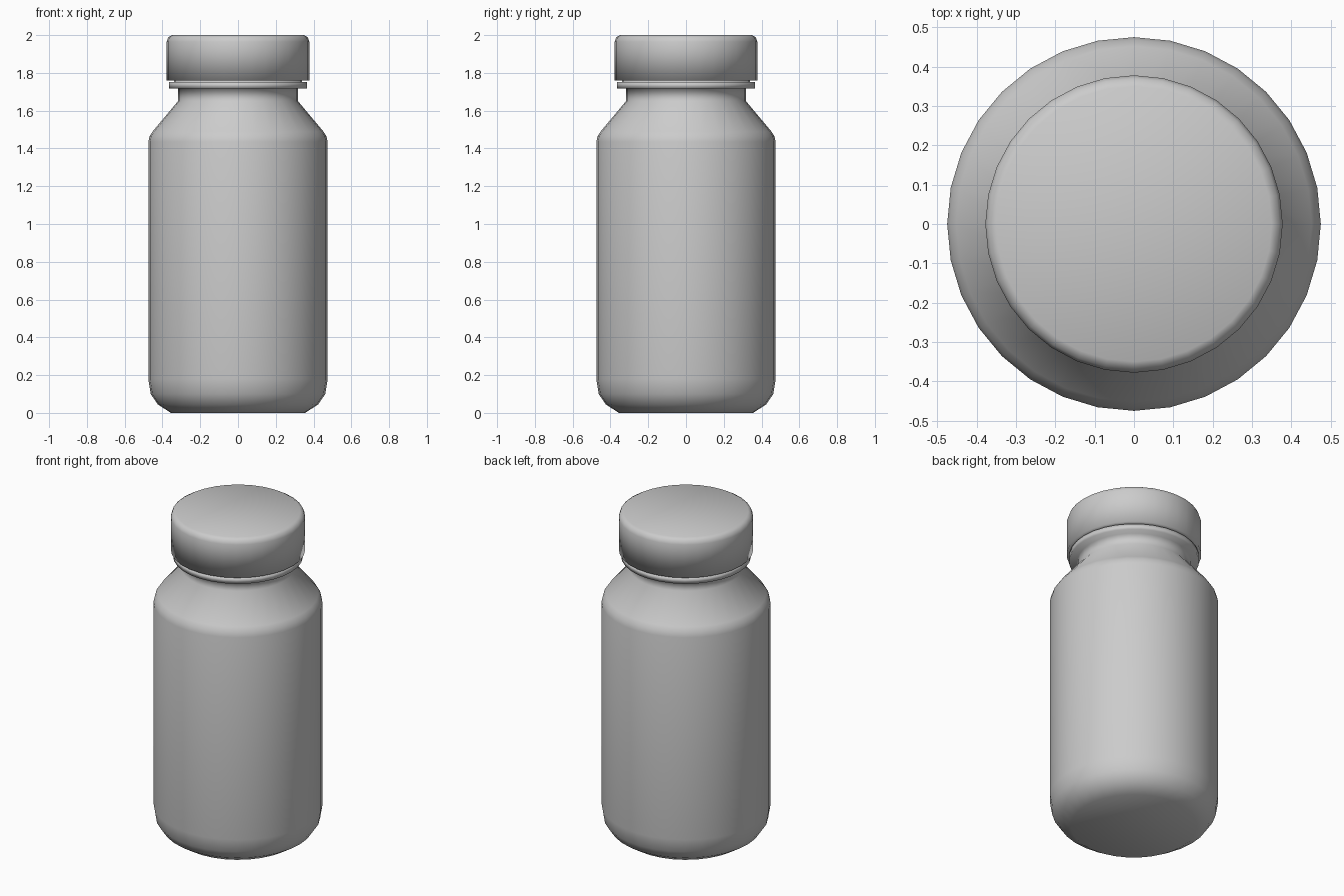
import bpy, bmesh, math

cube = bpy.data.objects.get("Cube")
if cube:
    bpy.data.objects.remove(cube, do_unlink=True)

SIDES = 32

grey = bpy.data.materials.new("plain grey")
grey.use_nodes = True
grey.diffuse_color = (0.6, 0.6, 0.6, 1)
grey.node_tree.nodes["Principled BSDF"].inputs["Base Color"].default_value = grey.diffuse_color


def lathe(name, profile):
    """Turn (radius, height) points into a capped, fully smooth solid."""
    bm = bmesh.new()
    rings = []
    for r, z in profile:
        angles = [2 * math.pi * i / SIDES for i in range(SIDES)]
        rings.append([bm.verts.new((r * math.cos(a), r * math.sin(a), z)) for a in angles])
    for low, high in zip(rings, rings[1:]):
        for i in range(SIDES):
            j = (i + 1) % SIDES
            bm.faces.new((low[i], low[j], high[j], high[i]))
    bm.faces.new(rings[0][::-1])
    bm.faces.new(rings[-1])
    for f in bm.faces:
        f.smooth = True
    mesh = bpy.data.meshes.new(name)
    bm.to_mesh(mesh)
    bm.free()
    mesh.materials.append(grey)
    obj = bpy.data.objects.new(name, mesh)
    bpy.context.collection.objects.link(obj)
    return obj


# Bottle: rounded base, straight wall, sloping shoulder, neck and collar
lathe("bottle", [
    (0.355, 0), (0.425, 0.045), (0.462, 0.10), (0.475, 0.18),
    (0.475, 1.435), (0.468, 1.465), (0.452, 1.49),
    (0.318, 1.65), (0.318, 1.717), (0.365, 1.717), (0.365, 1.752),
    (0.34, 1.752), (0.34, 1.80),
])

# Lid: straight wall with a small rounded top edge
lathe("lid", [
    (0.335, 1.76), (0.378, 1.76), (0.378, 1.965), (0.37, 1.988), (0.35, 2.0),
])
